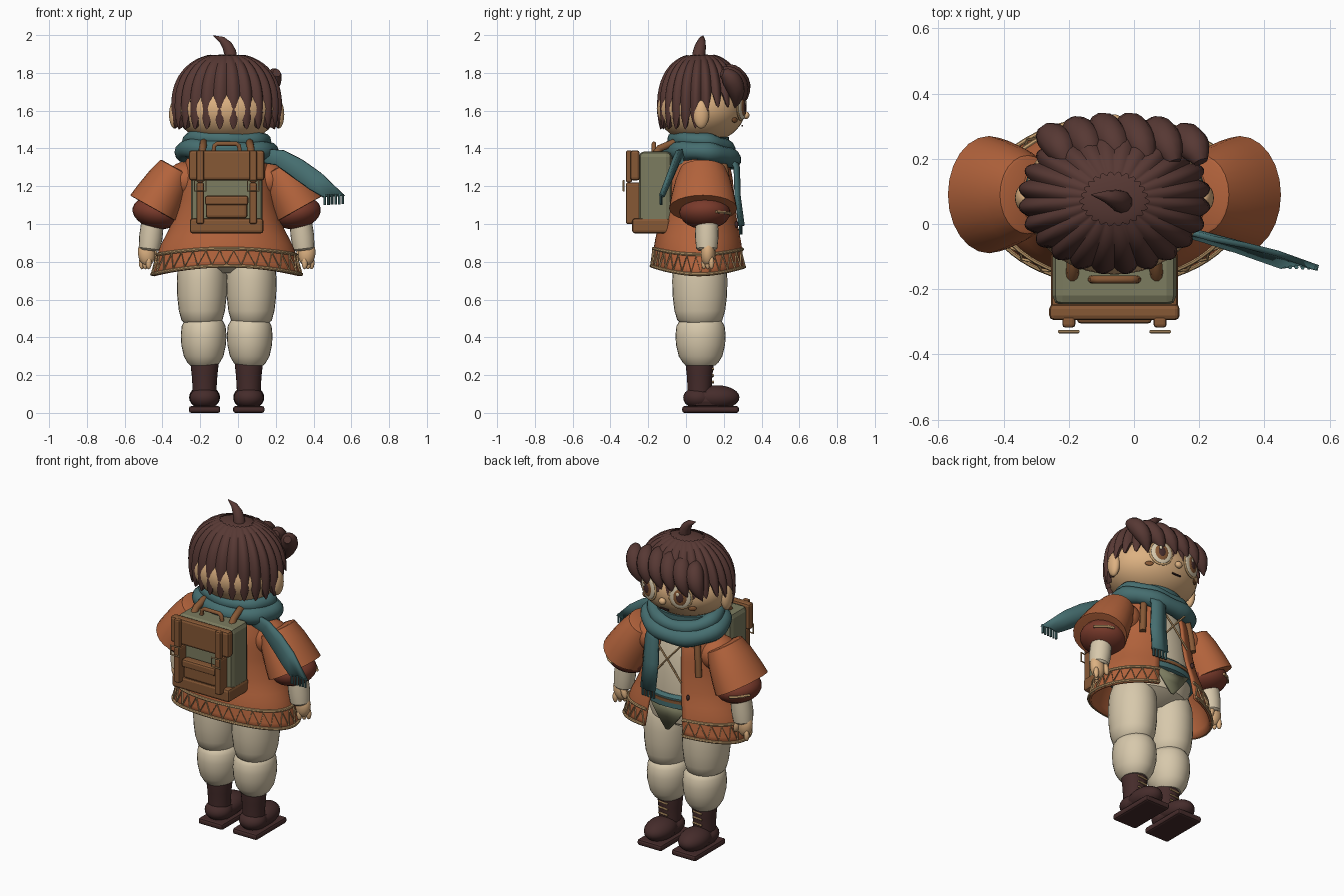
import bpy, math
from math import sin, cos, pi
from mathutils import Vector

if "Cube" in bpy.data.objects:
    bpy.data.objects.remove(bpy.data.objects["Cube"])

CX, CY = -0.06, 0.075            # body axis
COL = dict(hair=(.095, .04, .034), boot=(.06, .025, .024), orange=(.45, .125, .045),
           rust=(.19, .042, .024), cream=(.68, .58, .41), skin=(.72, .44, .22),
           teal=(.06, .155, .16), olive=(.20, .20, .115), leather=(.24, .098, .036),
           trim=(.56, .35, .16))
M = {}
for k, c in COL.items():
    M[k] = bpy.data.materials.new(k)
    M[k].diffuse_color = (*c, 1)


def finish(ob, mat, smooth=True, angle=40):
    ob.data.materials.clear()
    ob.data.materials.append(M[mat])
    bpy.ops.object.select_all(action='DESELECT')
    ob.select_set(True)
    bpy.context.view_layer.objects.active = ob
    if smooth:
        bpy.ops.object.shade_smooth_by_angle(angle=math.radians(angle))
    return ob


def mod(ob, kind, **kw):
    m = ob.modifiers.new(kind.lower(), kind)
    for k, v in kw.items():
        setattr(m, k, v)


def grid(name, rows, mat, close=True, caps=True, thick=0, angle=40):
    n = len(rows[0])
    verts = [p for r in rows for p in r]
    faces = [(j*n+i, j*n+(i+1) % n, (j+1)*n+(i+1) % n, (j+1)*n+i)
             for j in range(len(rows)-1) for i in range(n if close else n-1)]
    if close and caps:
        faces += [tuple(range(n))[::-1], tuple(range((len(rows)-1)*n, len(rows)*n))]
    me = bpy.data.meshes.new(name)
    me.from_pydata(verts, [], faces)
    ob = bpy.data.objects.new(name, me)
    bpy.context.collection.objects.link(ob)
    finish(ob, mat, angle=angle)
    if thick:
        mod(ob, 'SOLIDIFY', thickness=thick, offset=0)
    return ob


def lathe(name, loc, prof, mat, sy=1.0, n=28, rot=(0, 0, 0)):
    # prof: (radius, height) from bottom to top
    rows = [[(r*cos(2*pi*i/n), r*sy*sin(2*pi*i/n), z) for i in range(n)] for r, z in prof]
    ob = grid(name, rows, mat)
    ob.location, ob.rotation_euler = loc, rot
    return ob


def ball(name, loc, size, mat, rot=(0, 0, 0), seg=24):
    bpy.ops.mesh.primitive_uv_sphere_add(segments=seg, ring_count=seg//2, location=loc, rotation=rot)
    ob = bpy.context.object
    ob.name, ob.scale = name, size
    return finish(ob, mat)


def box(name, lo, hi, mat, bev=.012):
    bpy.ops.mesh.primitive_cube_add(size=1, location=[(a+b)/2 for a, b in zip(lo, hi)])
    ob = bpy.context.object
    ob.name, ob.scale = name, [b-a for a, b in zip(lo, hi)]
    bpy.ops.object.transform_apply(location=False, rotation=False, scale=True)
    if bev:
        mod(ob, 'BEVEL', width=bev, segments=2)
    return finish(ob, mat, smooth=False)


def tube(name, pts, r, mat, radii=None, cyclic=False, res=3):
    cu = bpy.data.curves.new(name, 'CURVE')
    cu.dimensions, cu.bevel_depth, cu.bevel_resolution, cu.use_fill_caps = '3D', r, res, True
    sp = cu.splines.new('POLY')
    sp.points.add(len(pts)-1)
    for i, p in enumerate(pts):
        sp.points[i].co = (*p, 1)
        sp.points[i].radius = radii[i] if radii else 1
    sp.use_cyclic_u = cyclic
    tmp = bpy.data.objects.new(name, cu)
    bpy.context.collection.objects.link(tmp)
    me = bpy.data.meshes.new_from_object(tmp.evaluated_get(bpy.context.evaluated_depsgraph_get()))
    bpy.data.objects.remove(tmp)
    ob = bpy.data.objects.new(name, me)
    bpy.context.collection.objects.link(ob)
    return finish(ob, mat)


# head, ears and face
ball('head', (CX, .08, 1.61), (.275, .235, .185), 'skin', seg=40)
ball('nose', (CX, .318, 1.575), (.022, .018, .02), 'skin')
box('mouth', (CX-.03, .294, 1.516), (CX+.03, .303, 1.523), 'boot', 0)
for s in (-1, 1):
    ball('ear', (CX+s*.275, .08, 1.58), (.03, .042, .075), 'skin')
    rz = -s*.33
    ex = Vector((CX+s*.108, .292, 1.622))
    out = Vector((s*.32, .947, 0))
    for nm, d, w, h, t, m in (('eye_rim', 0, .072, .078, .012, 'trim'), ('eye_white', .006, .062, .068, .012, 'cream'),
                              ('iris', .013, .04, .05, .009, 'leather'), ('pupil', .019, .022, .03, .006, 'boot')):
        ball(nm, ex+out*d, (w, t, h), m, (0, 0, rz))
    ball('eye_glint', ex+out*.025+Vector((.012, 0, .02)), (.01, .004, .012), 'cream', (0, 0, rz), 12)
    ball('cheek', (CX+s*.165, .258, 1.55), (.024, .007, .014), 'leather', (0, 0, -s*.65), 16)


# hair: ridged cap with pointed lower edge
def hair_point(a, v, locks=24):
    q = abs(sin(locks*a/2))
    f = min(1, max(0, (sin(a)+.2)/.5))
    zb = 1.585+.115*f*f*(3-2*f)-.085*q**1.5
    z = zb+(1.9-zb)*cos(v*pi/2)
    r = (1-max(0, (z-1.62)/.285)**2.3)**(1/2.3) if z > 1.62 else 1-5*(1.62-z)**2
    r *= .935+.075*q
    return (CX+.293*r*cos(a), .08+.233*r*sin(a), z)


rows = [[hair_point(2*pi*i/192, v/16) for i in range(192)] for v in range(2, 17)]
rows.append([(CX+(x-CX)*.9, .08+(y-.08)*.9, z+.015) for x, y, z in rows[-1]])
cap = grid('hair_cap', rows[::-1], 'hair', caps=False, angle=50)
ball('hair_crown', (CX, .08, 1.868), (.125, .1, .03), 'hair')
# fringe locks sweeping sideways over the forehead
for i in range(6):
    x = CX-.205+i*.082
    e = abs(i-2.5)/2.5
    pts = [(x+.06*(1-t)+.0-.03*t*t, .19+.12*sin(t*1.75)-.05*e*e*t, 1.83-.03*e-.185*t**1.5) for t in [k/9 for k in range(10)]]
    tube('fringe_lock', pts, .05, 'hair', [.45, .7, .9, 1, 1.02, 1, .9, .7, .42, .04])
# cowlick on the crown
tip = tube('cowlick', [(-.035, .065, 1.87), (-.042, .07, 1.91), (-.058, .077, 1.945), (-.085, .084, 1.975), (-.132, .09, 1.998)],
           .034, 'hair', [1, 1, .85, .55, .03])

# shirt, hips, sash
lathe('shirt', (CX, CY, 0), [(.1, .74), (.22, .8), (.245, .9), (.23, 1.1), (.21, 1.25), (.16, 1.36), (.1, 1.45)], 'cream', .77, 36)
lathe('sash', (CX, CY, 0), [(.235, .9), (.262, .91), (.262, .97), (.24, .985)], 'teal', .79, 36)
lathe('belt', (CX, CY, 0), [(.24, .94), (.268, .942), (.268, .96), (.24, .962)], 'leather', .79, 36)
grid('apron_cloth', [[(CX-.12, .255, .91), (CX+.12, .255, .91)], [(CX-.07, .262, .84), (CX+.07, .262, .84)],
                     [(CX-.01, .265, .765), (CX+.01, .265, .765)]], 'olive', False, thick=.012)

# jacket open at the front, hem dipping at the sides
PROF = [(1.41, .14, .12), (1.36, .2, .15), (1.25, .235, .18), (1.1, .255, .195), (1.0, .29, .208), (.9, .35, .23), (.77, .39, .246)]


def coat(t, z, off=0):
    for (z0, x0, y0), (z1, x1, y1) in zip(PROF, PROF[1:]):
        if z >= z1-1e-6:
            k = (z0-z)/(z0-z1)
            break
    rx, ry = x0+(x1-x0)*k+off, y0+(y1-y0)*k+off
    dip = .045*cos(t)**2*min(1, max(0, (1.1-z)/.33))
    return (CX+rx*cos(t), .07+ry*sin(t), z-dip)


GAP = .34
ang = lambda i, n: pi/2+GAP+(2*pi-2*GAP)*i/n
zs = [1.41-.64*j/18 for j in range(19)]
grid('jacket', [[coat(ang(i, 56), z) for i in range(57)] for z in zs], 'orange', False, thick=.014)
# hem bands and zigzag
for z in (.778, .87):
    tube('hem_band', [coat(ang(i, 56), z, .009) for i in range(57)], .009, 'trim', res=2)
tube('hem_zigzag', [coat(ang(i, 56), .863 if i % 2 else .786, .01) for i in range(57)], .0055, 'trim', res=1)
# chest lacing, straps and toggles
for s in (-1, 1):
    tube('chest_lace', [(CX-s*.09, .262, 1.3), (CX, .27, 1.2), (CX+s*.1, .275, 1.08)], .006, 'trim', res=1)
    t0 = pi/2-s*.75
    tube('shoulder_strap', [coat(t0, z, .016) for z in (1.34, 1.28, 1.2, 1.12)], .019, 'leather')
    ball('toggle', coat(pi/2-s*.48, 1.0, .014), (.009, .009, .018), 'boot', seg=12)

# arms and legs, mirrored about the body axis
for s in (-1, 1):
    X = lambda d: CX+s*d
    lathe('upper_sleeve', (X(.385), .09, 1.08), [(.13, .0), (.145, .002), (.136, .07), (.118, .17), (.097, .243), (.09, .247)],
          'orange', 1.24, 24, (0, -s*.51, 0))
    ball('shoulder', (X(.22), .085, 1.23), (.1, .12, .1), 'orange')
    ball('sleeve_puff', (X(.37), .1, 1.06), (.13, .135, .085), 'rust', (0, -s*.2, 0))
    tube('sleeve_tie', [(X(.4), .235, 1.055), (X(.44), .215, 1.06), (X(.49), .16, 1.065)], .008, 'trim', res=1)
    lathe('forearm', (X(.41), .11, .86), [(.045, 0), (.056, .01), (.062, .07), (.06, .15)], 'cream', 1, 20, (0, -s*.12, 0))
    ball('hand', (X(.425), .115, .845), (.045, .037, .068), 'skin', (0, s*.12, 0))
    ball('thumb', (X(.385), .14, .84), (.018, .018, .04), 'skin', (0, s*.3, 0), 16)
    for k in range(3):
        ball('finger', (X(.413+.018*k), .095+.02*k, .795), (.016, .015, .035), 'skin', seg=12)
    lathe('thigh', (X(.131), .073, 0), [(.085, .47), (.108, .49), (.122, .54), (.131, .62), (.133, .7), (.128, .78), (.11, .84), (.06, .88)],
          'cream', 1.1)
    lathe('calf', (X(.122), .077, 0), [(.07, .25), (.085, .265), (.105, .3), (.118, .36), (.121, .41), (.116, .46), (.1, .49), (.07, .505)],
          'cream', 1.1)
    # boots with laces
    lathe('boot_shaft', (X(.117), .072, 0), [(.062, .07), (.064, .14), (.068, .2), (.074, .255), (.074, .27), (.06, .272)], 'boot')
    ball('boot_heel', (X(.117), .065, .08), (.079, .08, .058), 'boot')
    ball('boot_toe', (X(.117), .165, .082), (.082, .118, .064), 'boot')
    box('boot_instep', (X(.117)-.07, .03, .03), (X(.117)+.07, .2, .12), 'boot', .03)
    box('sole', (X(.117)-.083, -.02, 0), (X(.117)+.083, .28, .036), 'boot', .012)
    for k in range(3):
        tube('boot_lace', [(X(.117)-.03, .143, .16+.035*k), (X(.117)+.03, .143, .165+.035*k)], .006, 'trim', res=1)

# scarf wraps
for R, z, r, tilt, n in ((.185, 1.43, .042, -.1, 'scarf_upper'), (.215, 1.375, .05, -.08, 'scarf_lower')):
    pts = [(CX+R*1.05*cos(a), .085+R*.75*sin(a), z+tilt*R*sin(a)*1.5+.012*sin(2*a+1)) for a in [2*pi*i/40 for i in range(40)]]
    tube(n, pts, r, 'teal', [1+.08*sin(i*1.1) for i in range(40)], True, 4)
lathe('neck', (CX, .085, 0), [(.17, 1.35), (.18, 1.46)], 'teal', .8)


# scarf tails: folded ribbons with tassels
def tail(name, rows, tassel_n, drop):
    rows = [[Vector(a), (Vector(a)+Vector(b))/2+Vector((0, .012, 0)), Vector(b)] for a, b in rows]
    grid(name, rows, 'teal', False, thick=.018)
    a, b = rows[-1][0], rows[-1][2]
    for i in range(tassel_n):
        p = a.lerp(b, (i+.5)/tassel_n)
        tube(name+'_tassel', [p+Vector((0, 0, .01)), p-Vector((0, 0, drop))], .007, 'teal', res=1)


tail('flying_tail', [((.12, -.01, 1.40), (.1, -.02, 1.33)), ((.24, -.045, 1.39), (.2, -.045, 1.315)),
                     ((.34, -.065, 1.34), (.31, -.08, 1.235)), ((.44, -.09, 1.27), (.38, -.105, 1.185)),
                     ((.565, -.135, 1.15), (.45, -.13, 1.145))], 6, .045)
tail('front_tail', [((0, .235, 1.39), (.085, .215, 1.39)), ((.0, .27, 1.3), (.09, .26, 1.3)),
                    ((.0, .272, 1.15), (.1, .265, 1.15)), ((.005, .295, .99), (.105, .285, .99))], 5, .045)

# backpack
box('pack_body', (CX-.19, -.25, .97), (CX+.19, -.075, 1.385), 'olive', .03)
box('pack_base', (CX-.195, -.285, .95), (CX+.195, -.085, 1.03), 'leather', .015)
box('pack_flap', (CX-.2, -.295, 1.23), (CX+.2, -.245, 1.39), 'leather', .015)
box('pack_pocket', (CX-.11, -.295, 1.03), (CX+.11, -.245, 1.145), 'leather', .015)
box('pocket_flap', (CX-.115, -.305, 1.1), (CX+.115, -.25, 1.15), 'leather', .012)
tube('pack_handle', [(CX+x, -.17, z) for x, z in ((-.07, 1.38), (-.065, 1.415), (-.05, 1.425), (.05, 1.425), (.065, 1.415), (.07, 1.38))],
     .012, 'leather')
for s in (-1, 1):
    x = CX+s*.14
    box('flap_strap', (x-.02, -.318, 1.22), (x+.02, -.285, 1.39), 'leather', .01)
    box('lower_strap', (x-.02, -.318, 1.0), (x+.02, -.24, 1.22), 'leather', .01)
    tube('buckle', [(x+dx, -.33, z) for dx, z in ((-.03, 1.175), (.03, 1.175), (.03, 1.23), (-.03, 1.23))], .005, 'trim', None, True, 1)
    tube('carry_strap', [(CX+s*.13, -.17, 1.36), (CX+s*.128, -.14, 1.4), (CX+s*.122, -.07, 1.43), (CX+s*.125, .03, 1.4)], .02, 'leather')

for m in bpy.data.materials:
    if m.users and not m.is_grease_pencil:
        m.use_nodes = True
        m.node_tree.nodes["Principled BSDF"].inputs["Base Color"].default_value = m.diffuse_color
